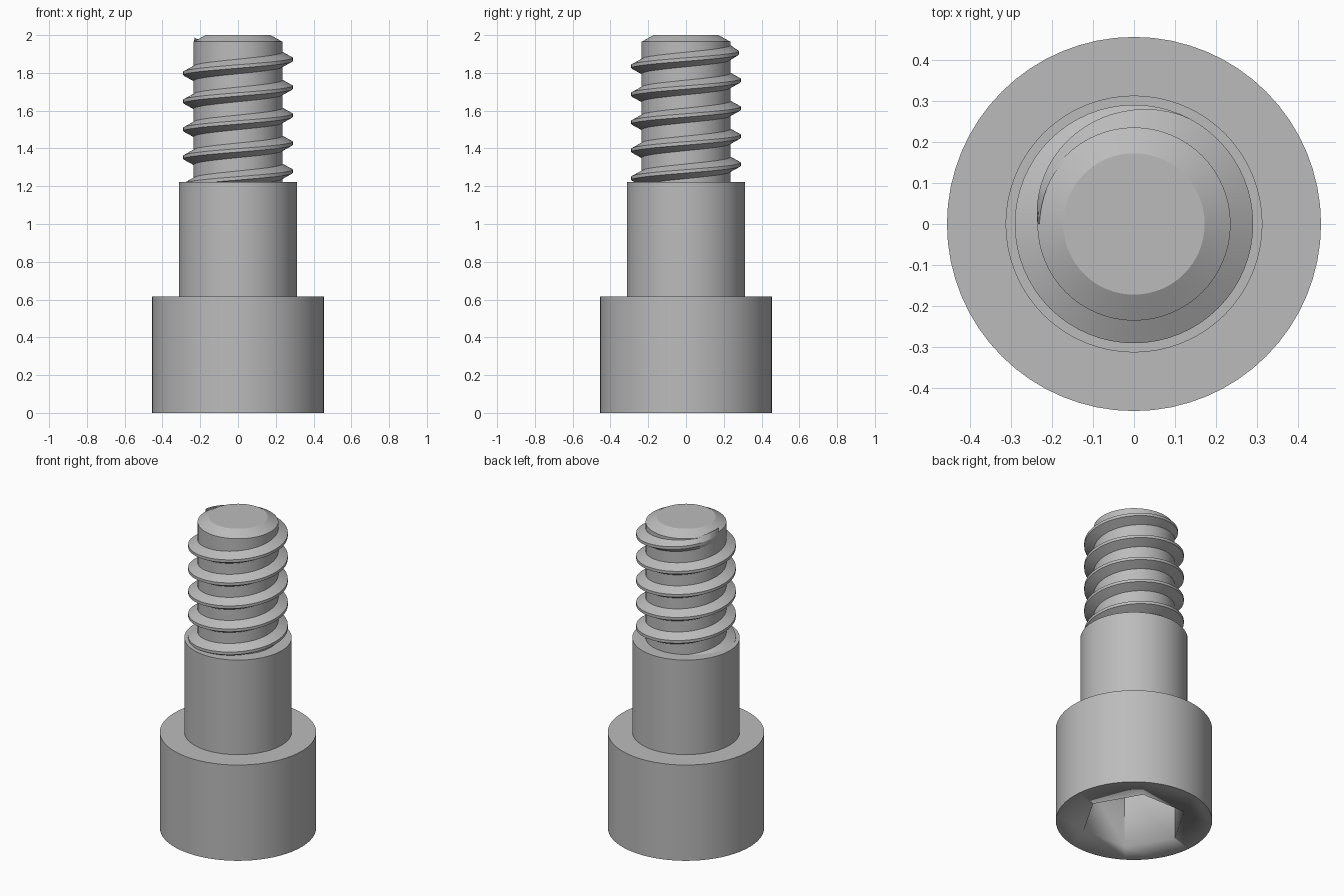
import bpy, bmesh
from math import cos, sin, pi, tau, radians

SEGS = 64
CORE_R, CREST_R = 0.235, 0.29
PITCH = 0.148

cube = bpy.data.objects.get("Cube")
if cube:
    bpy.data.objects.remove(cube, do_unlink=True)

steel = bpy.data.materials.new("grey_steel")
steel.use_nodes = True
steel.diffuse_color = (0.5, 0.5, 0.5, 1)
steel.node_tree.nodes["Principled BSDF"].inputs["Base Color"].default_value = (0.5, 0.5, 0.5, 1)


def add_object(name, bm):
    """Turn a bmesh into a named steel object with smooth sides and sharp edges."""
    bmesh.ops.recalc_face_normals(bm, faces=bm.faces)
    mesh = bpy.data.meshes.new(name)
    bm.to_mesh(mesh)
    bm.free()
    mesh.materials.append(steel)
    obj = bpy.data.objects.new(name, mesh)
    bpy.context.collection.objects.link(obj)
    bpy.ops.object.select_all(action="DESELECT")
    obj.select_set(True)
    bpy.context.view_layer.objects.active = obj
    bpy.ops.object.shade_smooth_by_angle(angle=radians(25))
    return obj


def loft(bm, rings, closed_ends=True):
    """Skin consecutive closed rings of points and cap both ends."""
    rows = [[bm.verts.new(p) for p in ring] for ring in rings]
    for a, b in zip(rows, rows[1:]):
        for i in range(len(a)):
            j = (i + 1) % len(a)
            bm.faces.new((a[i], a[j], b[j], b[i]))
    if closed_ends:
        bm.faces.new(rows[0])
        bm.faces.new(rows[-1])


def ring(radius, z, sides=SEGS):
    return [(radius * cos(tau * i / sides), radius * sin(tau * i / sides), z)
            for i in range(sides)]


def turned(name, profile, sides=SEGS):
    bm = bmesh.new()
    loft(bm, [ring(r, z, sides) for r, z in profile])
    return add_object(name, bm)


# Socket head with a hexagonal recess in its underside
head = turned("socket_head", [(0.455, 0), (0.455, 0.615)])
cutter = turned("hex_cutter", [(0.31, -0.1), (0.31, 0.37)], sides=6)
cutter.hide_render = True
cut = head.modifiers.new("hex_socket", "BOOLEAN")
cut.operation, cut.solver, cut.object = "DIFFERENCE", "EXACT", cutter
bpy.ops.object.select_all(action="DESELECT")
head.select_set(True)
bpy.context.view_layer.objects.active = head
bpy.ops.object.modifier_apply(modifier=cut.name)
bpy.data.objects.remove(cutter, do_unlink=True)

# Plain shoulder and chamfered threaded core
turned("shoulder", [(0.3125, 0.61), (0.3125, 1.222)])
turned("thread_core", [(CORE_R, 1.2), (CORE_R, 1.965), (0.172, 2.0)])

# Right-handed thread: starts inside the shoulder, fades out at the left rear
END_ANGLE, END_Z, TURNS, FADE = pi, 1.945, 5.3, radians(115)
steps = int(TURNS * SEGS)
sections = []
for k in range(steps + 1):
    back = (steps - k) * tau / SEGS
    angle = END_ANGLE - back
    z = END_Z - PITCH * back / tau
    height = (CREST_R - CORE_R) * min(1, back / FADE)
    flat, base = 0.009, 0.042
    outline = [(CORE_R - 0.006, -base), (CORE_R + height, -flat),
               (CORE_R + height, flat), (CORE_R - 0.006, base)]
    sections.append([(r * cos(angle), r * sin(angle), z + dz) for r, dz in outline])
bm = bmesh.new()
loft(bm, sections)
add_object("screw_thread", bm)
